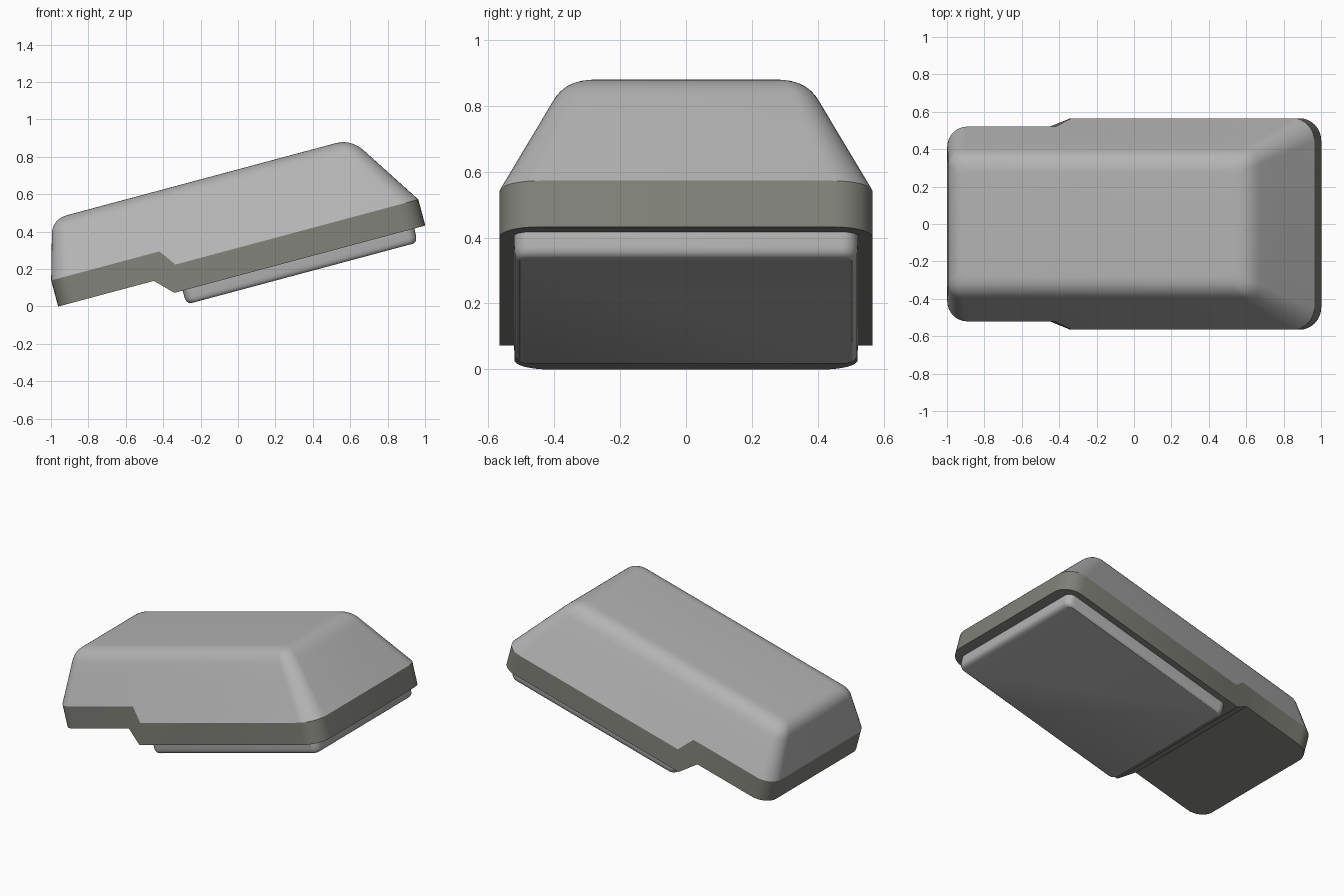
import bpy, bmesh, math
from mathutils import Matrix

if "Cube" in bpy.data.objects:
    bpy.data.objects.remove(bpy.data.objects["Cube"])

TILT = Matrix.Translation((0, 0, -0.004)) @ Matrix.Rotation(math.radians(-15), 4, 'Y')
N = 8                      # segments per rounded corner
TOP, LOW, HIGH, BAND = 0.712, 0.307, 0.397, 0.1445
STEP_A, STEP_B = -0.329, -0.264    # step in the lower edge


def material(name, rgb):
    m = bpy.data.materials.new(name)
    m.diffuse_color = (*rgb, 1)
    m.use_nodes = True
    m.node_tree.nodes["Principled BSDF"].inputs["Base Color"].default_value = m.diffuse_color
    return m


shell_grey = material("light_grey", (0.45, 0.45, 0.45))
band_grey = material("olive_grey", (0.215, 0.22, 0.19))


def outline(u0, u1, hw, r, mids=()):
    """Rounded rectangle, counter-clockwise, with extra points on both long sides."""
    pts = []
    for k, (cx, cy) in enumerate(((u1 - r, hw - r), (u0 + r, hw - r),
                                  (u0 + r, r - hw), (u1 - r, r - hw))):
        for i in range(N + 1):
            a = math.pi / 2 * (k + i / N)
            pts.append((cx + r * math.cos(a), cy + r * math.sin(a)))
        if k == 0:
            pts += [(u, hw) for u in reversed(mids)]
        if k == 2:
            pts += [(u, -hw) for u in mids]
    return pts


def bridge(bm, a, b, mat=0):
    for i in range(len(a)):
        j = (i + 1) % len(a)
        bm.faces.new((a[i], a[j], b[j], b[i])).material_index = mat


def finish(bm, name, mats, angle):
    bmesh.ops.recalc_face_normals(bm, faces=bm.faces)
    bm.transform(TILT)
    me = bpy.data.meshes.new(name)
    bm.to_mesh(me)
    bm.free()
    ob = bpy.data.objects.new(name, me)
    bpy.context.collection.objects.link(ob)
    for m in mats:
        me.materials.append(m)
    bpy.ops.object.select_all(action='DESELECT')
    ob.select_set(True)
    bpy.context.view_layer.objects.active = ob
    bpy.ops.object.shade_smooth_by_angle(angle=math.radians(angle))


def shell_ring(v, out, r):
    """Outline of the tapered shell; out = (left, right, side) offset from the top corners."""
    return outline(-0.838 - out[0], 0.817 + out[1], 0.365 + out[2], r, (STEP_A, STEP_B))


TAPER = (0.285, 0.65, 0.494)


def taper_ring(v):
    d = TOP - v
    return shell_ring(v, [k * d for k in TAPER], 0.075 + 0.045 * d / 0.405)


# Tapered shell: rings from the stepped lower edge to the shoulder, then a rounded top
M = N + 1
count = 4 * M + 4
base_v = [HIGH if M + 1 <= i <= 3 * M + 2 else LOW for i in range(count)]
ROUND_V, ROUND_IN = 0.08, 0.085
bm = bmesh.new()
rings = []
for t in (0, 0.33, 0.67, 1):
    ring = []
    for i in range(count):
        v = base_v[i] + t * (TOP - ROUND_V - base_v[i])
        ring.append(bm.verts.new((*taper_ring(v)[i], v)))
    rings.append(ring)
for s in range(1, 9):
    t = s / 8
    q = (1 - t) ** 2
    out = [k * ROUND_V * q - ROUND_IN * t * t for k in TAPER]
    v = TOP - ROUND_V * q
    rings.append([bm.verts.new((*p, v)) for p in shell_ring(v, out, 0.084 - 0.05 * t)])
for a, b in zip(rings, rings[1:]):
    bridge(bm, a, b)
bm.faces.new(rings[-1])

# Lower band: the same edge dropped down, with the step leaning back
shift = {M: -0.045, 3 * M + 3: -0.045, M + 1: -0.069, 3 * M + 2: -0.069}
top_edge = [bm.verts.new(x.co) for x in rings[0]]
low_edge = [bm.verts.new((x.co.x + shift.get(i, 0), x.co.y, x.co.z - BAND))
            for i, x in enumerate(rings[0])]
bridge(bm, low_edge, top_edge, 1)
for idx in (range(M + 1, 3 * M + 3), (M, M + 1, 3 * M + 2, 3 * M + 3),
            [*range(3 * M + 3, count), *range(0, M + 1)]):
    bm.faces.new([low_edge[i] for i in idx]).material_index = 1
finish(bm, "tapered_shell_with_band", (shell_grey, band_grey), 28)

# Base pad under the long part
bm = bmesh.new()
rings = []
for v, inset in ((0.175, 0), (0.118, 0.002), (0.102, 0.006), (0.092, 0.014), (0.086, 0.026)):
    pts = outline(-0.264 + inset, 1.02 - inset, 0.522 - inset * 0.7, 0.05 - inset * 0.8)
    rings.append([bm.verts.new((*p, v)) for p in pts])
for a, b in zip(rings, rings[1:]):
    bridge(bm, a, b)
bm.faces.new(rings[0])
bm.faces.new(rings[-1])
finish(bm, "base_pad", (shell_grey,), 30)
